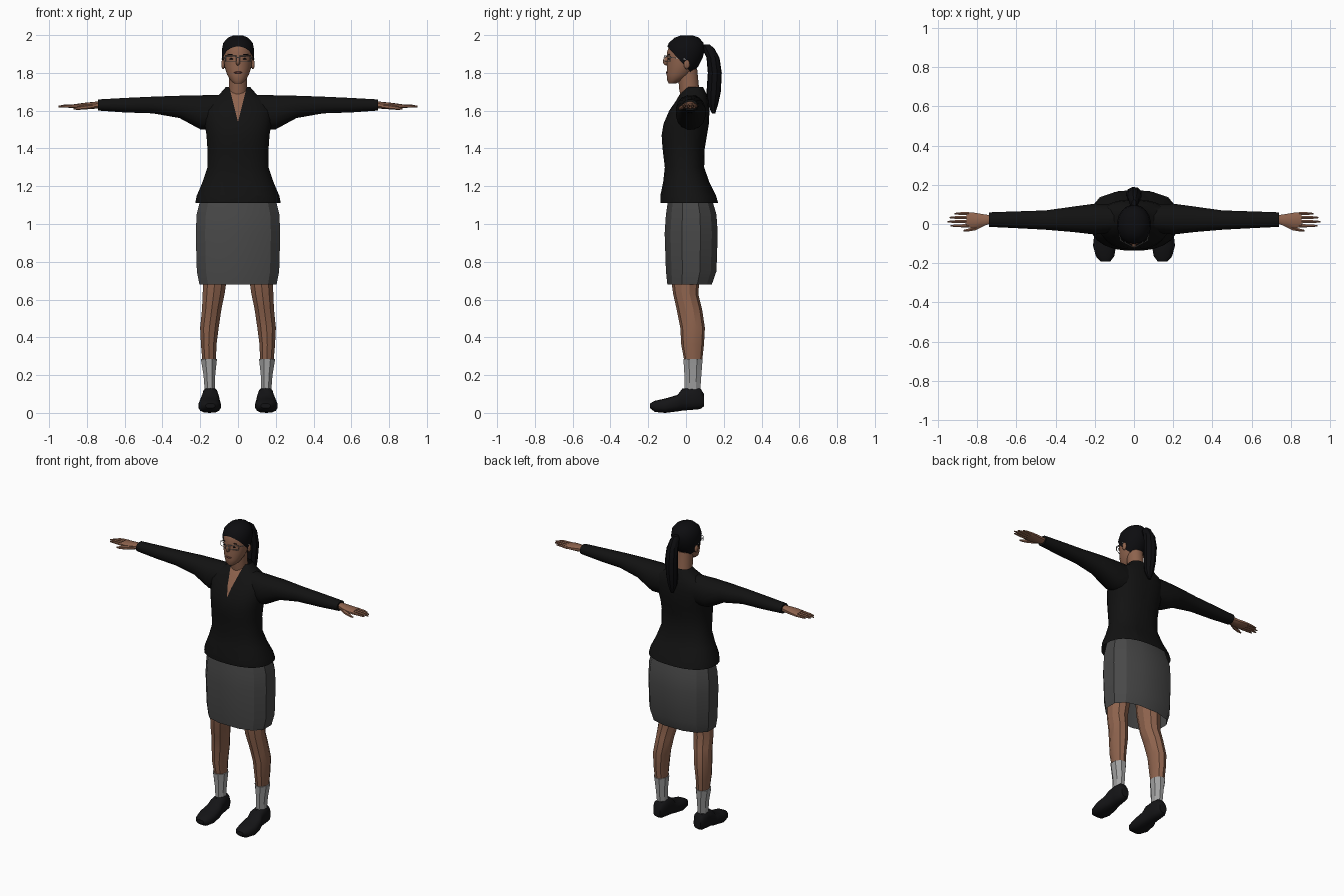
import bpy
import bmesh
from math import cos, sin, pi, radians, copysign
from mathutils import Vector, Matrix

cube = bpy.data.objects.get("Cube")
if cube:
    bpy.data.objects.remove(cube, do_unlink=True)


def material(name, red, green, blue):
    mat = bpy.data.materials.new(name)
    mat.use_nodes = True
    colour = (red, green, blue, 1)
    mat.diffuse_color = colour
    mat.node_tree.nodes["Principled BSDF"].inputs["Base Color"].default_value = colour
    return mat


SKIN = material("warm brown skin", .27, .125, .075)
JACKET = material("black jacket cloth", .006, .006, .006)
SKIRT = material("charcoal skirt cloth", .065, .065, .065)
SOCK = material("light grey sock", .36, .36, .36)
SHOE = material("black shoe leather", .007, .007, .008)
HAIR = material("black hair", .004, .004, .005)
LIPS = material("dark brown lips", .13, .045, .035)
FRAME = material("pale grey glasses", .4, .4, .4)


def finish(name, bm, mats, angle=40):
    """Turn a bmesh into a shaded object."""
    bmesh.ops.recalc_face_normals(bm, faces=bm.faces)
    mesh = bpy.data.meshes.new(name)
    bm.to_mesh(mesh)
    bm.free()
    for mat in mats:
        mesh.materials.append(mat)
    for poly in mesh.polygons:
        poly.use_smooth = True
    mesh.set_sharp_from_angle(angle=radians(angle))
    obj = bpy.data.objects.new(name, mesh)
    bpy.context.collection.objects.link(obj)
    return obj


def pair(name, build, mat, angle=40):
    """Make the left part and its mirror image on the right."""
    for side, sign in (("left", 1), ("right", -1)):
        bm = build()
        bm.transform(Matrix.Diagonal((sign, 1, 1, 1)))
        finish(side + "_" + name, bm, [mat], angle)


def loft(rows, axis="z", sides=16, power=1.0, caps=True):
    """Skin rings given as (position, low a, high a, low b, high b)."""
    bm = bmesh.new()
    rings = []
    for pos, a_low, a_high, b_low, b_high in rows:
        ring = []
        for i in range(sides):
            turn = 2 * pi * (i + .5) / sides
            c, s = cos(turn), sin(turn)
            a = (a_low + a_high + (a_high - a_low) * copysign(abs(c) ** power, c)) / 2
            b = (b_low + b_high + (b_high - b_low) * copysign(abs(s) ** power, s)) / 2
            point = {"x": (pos, a, b), "y": (a, pos, b), "z": (a, b, pos)}[axis]
            ring.append(bm.verts.new(point))
        rings.append(ring)
    for low, high in zip(rings, rings[1:]):
        for i in range(sides):
            j = (i + 1) % sides
            bm.faces.new((low[i], low[j], high[j], high[i]))
    if caps:
        bm.faces.new(rings[0])
        bm.faces.new(rings[-1])
    return bm


def centred(rows):
    """Expand (z, half width, back and front y) rows to full ring rows."""
    return [(z, -half, half, front, back) for z, half, front, back in rows]


def blob(centre, size):
    bm = bmesh.new()
    bmesh.ops.create_icosphere(bm, subdivisions=2, radius=1)
    bm.transform(Matrix.Translation(centre) @ Matrix.Diagonal((*size, 1)))
    return bm


# Jacket body, with the open neck cut in as skin
torso = loft(centred([
    (1.11, .228, -.137, .172), (1.15, .22, -.137, .16), (1.22, .19, -.122, .125),
    (1.3, .163, -.113, .097), (1.4, .163, -.125, .1), (1.47, .168, -.13, .112),
    (1.53, .178, -.12, .122), (1.6, .185, -.09, .125), (1.65, .165, -.055, .12),
    (1.685, .1, -.035, .11), (1.725, .065, 0, .09)]), sides=24, power=.85, caps=False)
NECK_LOW, NECK_SLOPE = 1.54, .25
for sign in (1, -1):
    bmesh.ops.bisect_plane(torso, geom=torso.verts[:] + torso.edges[:] + torso.faces[:],
                           plane_co=(0, 0, NECK_LOW), plane_no=(sign, 0, -NECK_SLOPE))
for face in torso.faces:
    mid = face.calc_center_median()
    if mid.y < .04 and abs(mid.x) < (mid.z - NECK_LOW) * NECK_SLOPE:
        face.material_index = 1
finish("jacket_body", torso, [JACKET, SKIN])

# Sleeves
pair("sleeve", lambda: loft([
    (.07, -.04, .1, 1.5, 1.685), (.2, -.055, .105, 1.5, 1.683), (.31, -.042, .09, 1.56, 1.68),
    (.45, -.03, .07, 1.585, 1.675), (.6, -.022, .065, 1.59, 1.668),
    (.74, -.015, .06, 1.6, 1.66)], axis="x", power=.9), JACKET)

# Skirt, open below
finish("skirt", loft(centred([
    (.68, .21, -.102, .14), (.75, .224, -.11, .165), (.95, .23, -.117, .172),
    (1.05, .225, -.11, .165), (1.15, .2, -.095, .135)]),
    sides=12, power=.8, caps=False), [SKIRT], 20)

# Legs, socks and shoes
pair("leg", lambda: loft([
    (.27, .115, .19, -.008, .085), (.36, .112, .198, -.025, .095), (.45, .1, .203, -.03, .1),
    (.55, .085, .193, -.05, .085), (.63, .068, .19, -.068, .065), (.75, .05, .185, -.085, .075),
    (1, .01, .19, -.08, .11)], sides=10), SKIN, 30)
pair("sock", lambda: loft([
    (.11, .12, .178, -.01, .078), (.2, .118, .185, -.012, .085),
    (.285, .108, .2, -.018, .092)], sides=8), SOCK, 30)
pair("shoe", lambda: loft([
    (-.19, .12, .172, .025, .05), (-.165, .1, .195, .005, .064), (-.11, .09, .21, 0, .076),
    (-.045, .095, .203, .008, .095), (-.02, .1, .192, .012, .128), (.03, .105, .19, .016, .138),
    (.075, .11, .187, .02, .132), (.095, .123, .175, .035, .1)],
    axis="y", sides=14, power=.75), SHOE)

# Hands
pair("palm", lambda: loft([
    (.73, .002, .045, 1.612, 1.65), (.78, -.015, .053, 1.609, 1.645),
    (.82, -.022, .06, 1.61, 1.641), (.855, -.018, .062, 1.613, 1.636)],
    axis="x", sides=10, power=.8), SKIN)
for finger, y, tip in (("index_finger", -.009, .935), ("middle_finger", .012, .95),
                       ("ring_finger", .033, .94), ("little_finger", .053, .915)):
    pair(finger, lambda: loft([
        (.84, y - .01, y + .01, 1.614, 1.635), (tip - .03, y - .008, y + .008, 1.616, 1.632),
        (tip, y - .004, y + .004, 1.618, 1.626)], axis="x", sides=6), SKIN)
pair("thumb", lambda: loft([
    (.76, -.01, .015, 1.612, 1.636), (.81, -.034, -.01, 1.606, 1.63),
    (.85, -.04, -.024, 1.604, 1.622), (.87, -.038, -.03, 1.606, 1.614)],
    axis="x", sides=6), SKIN)

# Neck and head
finish("neck", loft(centred([
    (1.62, .055, -.02, .085), (1.72, .048, -.038, .07), (1.82, .05, -.045, .06)])), [SKIN])
head_rows = [
    (1.745, .022, -.092, -.05), (1.76, .04, -.1, -.02), (1.79, .058, -.103, .03),
    (1.83, .071, -.102, .06), (1.87, .077, -.1, .08), (1.91, .078, -.102, .09),
    (1.95, .07, -.088, .085), (1.978, .044, -.055, .06), (1.99, .015, -.02, .025)]
finish("head", loft(centred(head_rows), sides=20), [SKIN])

# Hair cap, cut along a slanted hairline
GROW = .009
hair = loft(centred([(z + GROW, half + GROW, front - GROW / 2, back + GROW)
                     for z, half, front, back in head_rows]), sides=20)
bmesh.ops.bisect_plane(hair, geom=hair.verts[:] + hair.edges[:] + hair.faces[:],
                       plane_co=(0, -.095, 1.935), plane_no=(0, -1.1, -1), clear_outer=True)
finish("hair_cap", hair, [HAIR])
finish("ponytail", loft(centred([
    (1.585, .01, .137, .155), (1.64, .03, .112, .172), (1.7, .036, .108, .185),
    (1.8, .042, .115, .19), (1.88, .036, .108, .178), (1.93, .026, .085, .15),
    (1.95, .012, .085, .125)]), sides=9), [HAIR], 30)

# Face
pair("ear", lambda: blob((.079, .004, 1.845), (.01, .016, .026)), SKIN)
pair("eye", lambda: blob((.034, -.09, 1.874), (.012, .005, .004)), HAIR)
pair("eyebrow", lambda: blob((.036, -.09, 1.898), (.02, .005, .003)), HAIR)
finish("nose", blob((0, -.103, 1.862), (.012, .02, .024)), [SKIN])
finish("lips", blob((0, -.1, 1.802), (.022, .007, .006)), [LIPS])


# Glasses: wire rims, a bridge and side arms
def rim():
    bm = bmesh.new()
    inner, outer = Vector((.01, -.115, 1.875)), Vector((.066, -.085, 1.875))
    half = Vector((0, 0, .014))
    bm.faces.new([bm.verts.new(p) for p in
                  (inner - half, outer - half, outer + half, inner + half)])
    return bm


pair("glasses_rim", rim, FRAME)
for side in ("left", "right"):
    wire = bpy.data.objects[side + "_glasses_rim"].modifiers.new("wire", "WIREFRAME")
    wire.thickness = .004
    wire.use_boundary = True
pair("glasses_arm", lambda: loft([
    (-.086, .065, .069, 1.88, 1.885), (0, .084, .088, 1.87, 1.875)], axis="y", sides=4), FRAME)
finish("glasses_bridge", loft([
    (-.012, -.119, -.115, 1.88, 1.884), (.012, -.119, -.115, 1.88, 1.884)],
    axis="x", sides=4), [FRAME])
